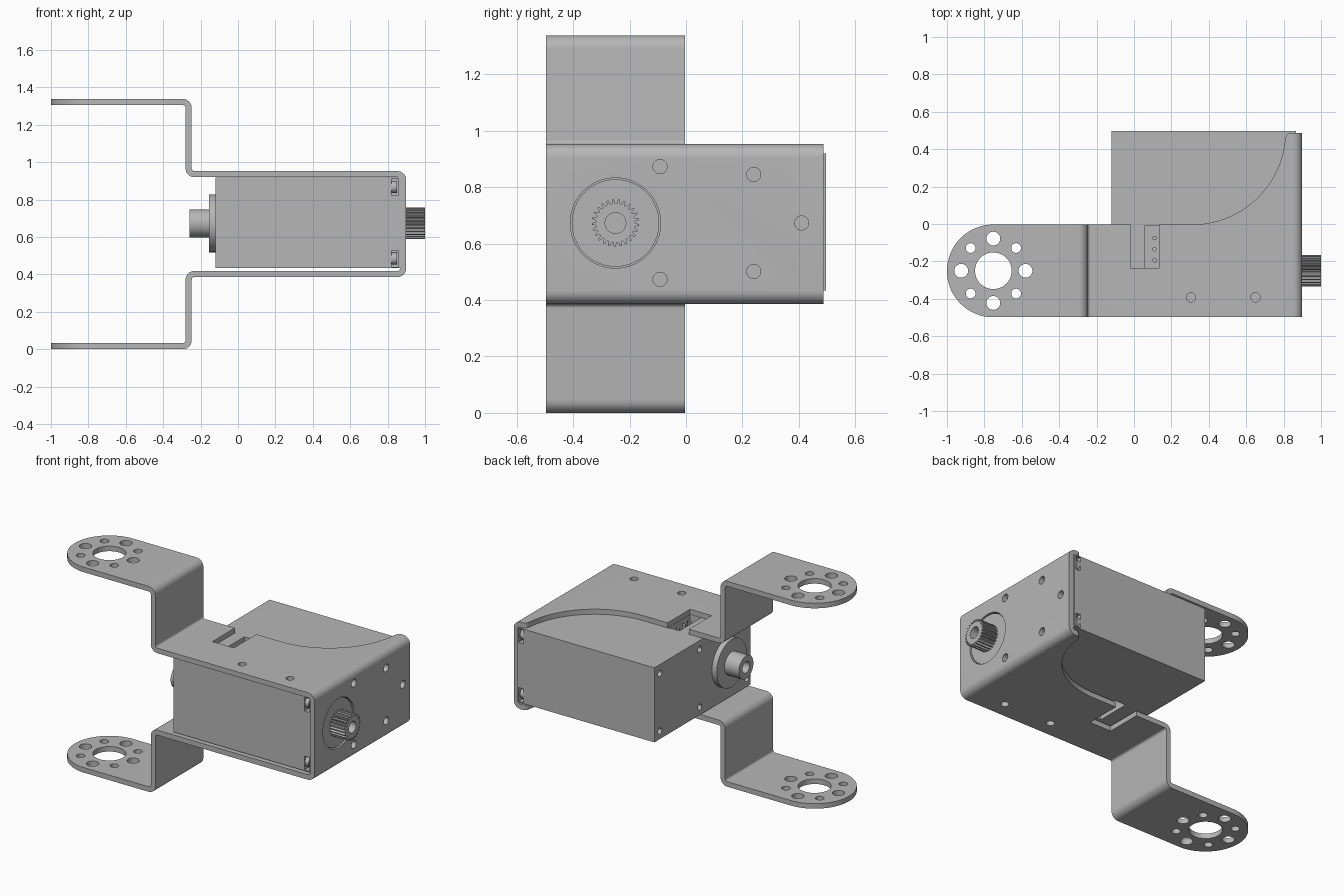
import bpy, bmesh, math
from mathutils import Vector, Matrix

cube = bpy.data.objects.get("Cube")
if cube:
    bpy.data.objects.remove(cube)

grey = bpy.data.materials.new("satin grey")
grey.use_nodes = True
COLOUR = (0.47, 0.47, 0.47, 1)
grey.diffuse_color = COLOUR
grey.node_tree.nodes["Principled BSDF"].inputs["Base Color"].default_value = COLOUR

MID = 0.669          # height of the mirror plane of the bracket
AXIS = (-0.25, 0.673)  # y, z of the output shaft
THICK = 0.033


def finish(name, bm):
    bmesh.ops.recalc_face_normals(bm, faces=bm.faces)
    mesh = bpy.data.meshes.new(name)
    bm.to_mesh(mesh)
    bm.free()
    obj = bpy.data.objects.new(name, mesh)
    bpy.context.collection.objects.link(obj)
    mesh.materials.append(grey)
    return obj


def prism(bm, points, depth):
    """Close a 3D outline and sweep it along the depth vector."""
    face = bm.faces.new([bm.verts.new(p) for p in points])
    top = bmesh.ops.extrude_face_region(bm, geom=[face])["geom"]
    verts = [v for v in top if isinstance(v, bmesh.types.BMVert)]
    bmesh.ops.translate(bm, verts=verts, vec=depth)


def box(bm, x, y, z):
    prism(bm, [(x[0], y[0], z[0]), (x[1], y[0], z[0]), (x[1], y[1], z[0]), (x[0], y[1], z[0])],
          (0, 0, z[1] - z[0]))


def cyl(bm, start, end, r, n=32):
    a, b = Vector(start), Vector(end)
    turn = (b - a).to_track_quat("Z", "Y").to_matrix().to_4x4()
    bmesh.ops.create_cone(bm, cap_ends=True, segments=n, radius1=r, radius2=r,
                          depth=(b - a).length, matrix=Matrix.Translation((a + b) / 2) @ turn)


def boolean(obj, bm, operation):
    cutter = finish("cutter", bm)
    cutter.hide_render = True
    mod = obj.modifiers.new("cut", "BOOLEAN")
    mod.operation, mod.solver, mod.object = operation, "EXACT", cutter
    bpy.context.view_layer.objects.active = obj
    bpy.ops.object.modifier_apply(modifier=mod.name)
    bpy.data.objects.remove(cutter)


def smooth(obj):
    bpy.ops.object.select_all(action="DESELECT")
    obj.select_set(True)
    bpy.context.view_layer.objects.active = obj
    bpy.ops.object.shade_smooth_by_angle(angle=math.radians(30))


def arc(cx, cy, r, a0, a1, n):
    angles = [math.radians(a0 + (a1 - a0) * i / n) for i in range(n + 1)]
    return [(cx + r * math.cos(a), cy + r * math.sin(a)) for a in angles]


def sheet_profile(path, radius):
    """Thicken a bent centre line into a closed strip."""
    left, right = [], []
    pts = [Vector(p) for p in path]
    for i, p in enumerate(pts):
        if i in (0, len(pts) - 1):
            d = (pts[1] - p if i == 0 else p - pts[-2]).normalized()
            samples = [(p, d)]
        else:
            d0, d1 = (p - pts[i - 1]).normalized(), (pts[i + 1] - p).normalized()
            centre = p - d0 * radius + d1 * radius
            samples = []
            for k in range(9):
                t = k / 8 * math.pi / 2
                samples.append((centre - d1 * radius * math.cos(t) + d0 * radius * math.sin(t),
                                d0 * math.cos(t) + d1 * math.sin(t)))
        for q, d in samples:
            n = Vector((-d.y, d.x)) * THICK / 2
            left.append(q + n)
            right.append(q - n)
    return left + right[::-1]


# Bent sheet bracket: lower arm, plate, upper arm
half = [(-1.0, 0.6525), (-0.264, 0.6525), (-0.264, 0.267), (0.883, 0.267)]
path = [(x, MID + h) for x, h in half] + [(x, MID - h) for x, h in half[::-1]]
bm = bmesh.new()
prism(bm, [(x, -0.497, z) for x, z in sheet_profile(path, 0.031)], (0, 0.984, 0))
bracket = finish("bracket", bm)

# Plan outline: rounded arm ends, connector notch and swept back edge
plan = arc(-0.752, -0.251, 0.248, 270, 90, 32)
plan += [(-0.02, -0.003), (-0.02, -0.235), (0.135, -0.235), (0.135, -0.003)]
plan += arc(0.31, 0.497, 0.5, -90, -6, 24) + arc(0.84, 0.457, 0.03, 180, 90, 6)
plan += [(0.95, 0.487), (0.95, -0.499)]
bm = bmesh.new()
prism(bm, [(x, y, -0.2) for x, y in plan], (0, 0, 1.8))
boolean(bracket, bm, "INTERSECT")

# Horn holes, fixing holes and the shaft opening
bm = bmesh.new()
HORN = (-0.752, -0.25)
cyl(bm, (*HORN, -0.1), (*HORN, 1.5), 0.098, 48)
for i in range(8):
    a = i * math.pi / 4
    x, y = HORN[0] + 0.172 * math.cos(a), HORN[1] + 0.172 * math.sin(a)
    cyl(bm, (x, y, -0.1), (x, y, 1.5), 0.026 if i % 2 else 0.037, 24)
for x in (0.305, 0.65):
    cyl(bm, (x, -0.392, -0.1), (x, -0.392, 1.5), 0.025, 24)
for y, z in ((-0.092, 0.873), (-0.092, 0.473), (0.24, 0.845), (0.24, 0.501), (0.41, 0.673)):
    cyl(bm, (0.85, y, z), (0.95, y, z), 0.025, 24)
cyl(bm, (0.85, *AXIS), (0.95, *AXIS), 0.16, 64)
boolean(bracket, bm, "DIFFERENCE")
smooth(bracket)

# Servo body with corner pockets, connector sockets and screw holes
LOW, HIGH = 0.433, 0.9185
bm = bmesh.new()
box(bm, (-0.12, 0.866), (-0.49, 0.497), (LOW, HIGH))
body = finish("servo_body", bm)
bm = bmesh.new()
for z in ((LOW - 0.02, LOW + 0.1), (HIGH - 0.1, HIGH + 0.02)):
    box(bm, (0.055, 0.135), (-0.235, -0.012), z)
for z in ((LOW + 0.006, LOW + 0.096), (HIGH - 0.096, HIGH - 0.006)):
    for y in ((-0.52, -0.43), (0.44, 0.52)):
        box(bm, (0.822, 0.858), y, z)
for y in (-0.455, 0.03, 0.44):
    for z in (0.485, 0.86):
        cyl(bm, (-0.15, y, z), (-0.09, y, z), 0.02, 20)
boolean(body, bm, "DIFFERENCE")
smooth(body)

# Case screws in the corner pockets
bm = bmesh.new()
for z in (LOW + 0.051, HIGH - 0.051):
    for y in (-0.455, 0.465):
        cyl(bm, (0.815, y, z), (0.85, y, z), 0.032, 24)
smooth(finish("case_screws", bm))

# Connector pins
bm = bmesh.new()
for y in (-0.075, -0.135, -0.195):
    for z in ((LOW + 0.02, LOW + 0.11), (HIGH - 0.11, HIGH - 0.02)):
        cyl(bm, (0.11, y, z[0]), (0.11, y, z[1]), 0.012, 12)
smooth(finish("connector_pins", bm))

# Output boss and toothed shaft
bm = bmesh.new()
cyl(bm, (0.86, *AXIS), (0.892, *AXIS), 0.155, 64)
smooth(finish("output_boss", bm))

TEETH = 25
teeth = []
for i in range(TEETH):
    for step, r in ((0.0, 0.069), (0.3, 0.069), (0.5, 0.084), (0.8, 0.084)):
        a = (i + step) / TEETH * math.tau
        teeth.append((0.885, AXIS[0] + r * math.cos(a), AXIS[1] + r * math.sin(a)))
bm = bmesh.new()
prism(bm, teeth, (0.115, 0, 0))
shaft = finish("output_shaft", bm)
bm = bmesh.new()
cyl(bm, (0.91, *AXIS), (1.1, *AXIS), 0.037)
boolean(shaft, bm, "DIFFERENCE")
smooth(shaft)

# Idler flange and hub on the opposite side
bm = bmesh.new()
cyl(bm, (-0.155, *AXIS), (-0.11, *AXIS), 0.155, 64)
smooth(finish("idler_flange", bm))
bm = bmesh.new()
cyl(bm, (-0.258, *AXIS), (-0.14, *AXIS), 0.075, 48)
hub = finish("idler_hub", bm)
bm = bmesh.new()
cyl(bm, (-0.3, *AXIS), (-0.17, *AXIS), 0.037)
boolean(hub, bm, "DIFFERENCE")
smooth(hub)
